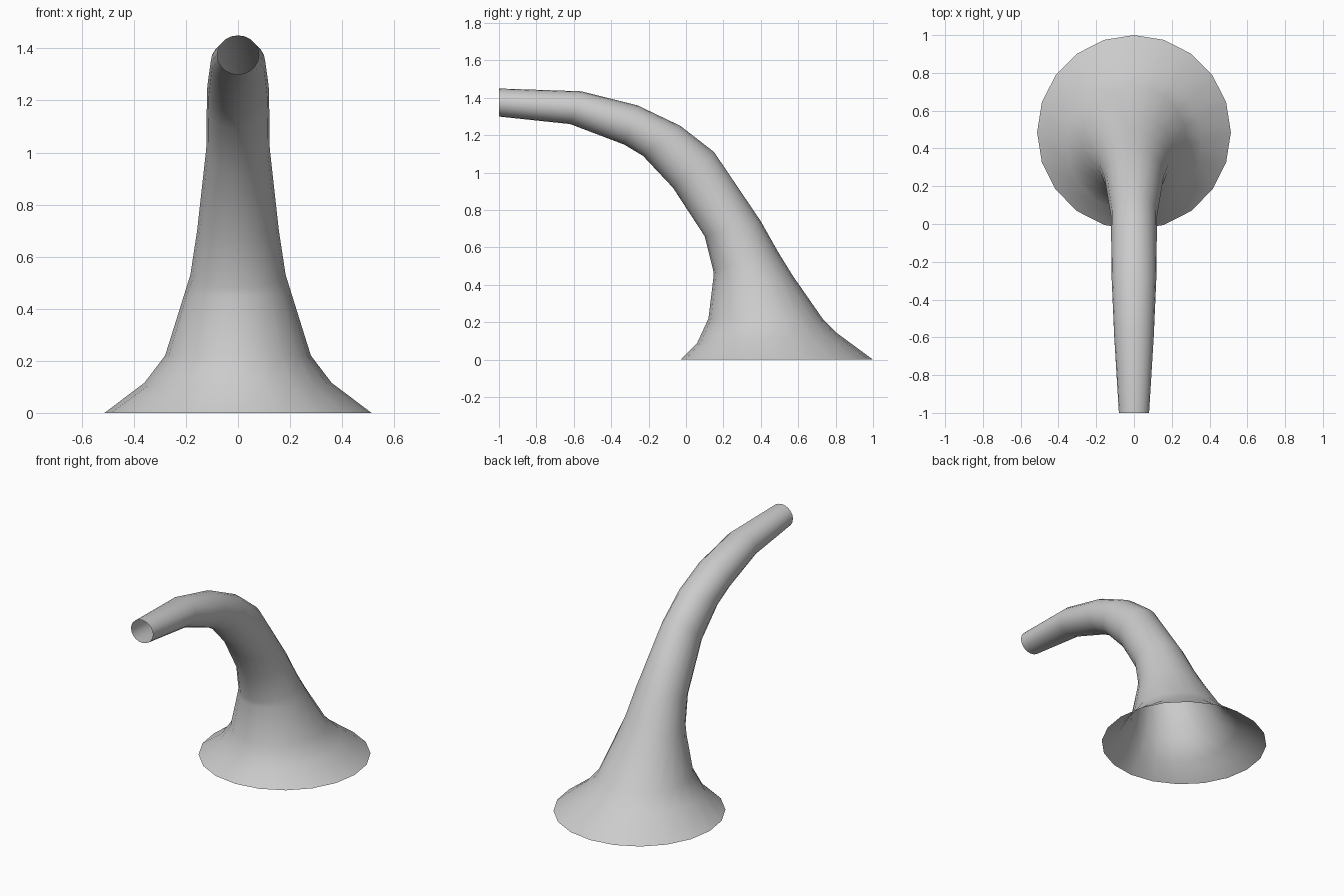
import bpy, bmesh, math
from mathutils import Vector

if "Cube" in bpy.data.objects:
    bpy.data.objects.remove(bpy.data.objects["Cube"])

SIDES = 20
# Cross-sections: inner (y, z), outer (y, z), half width
sections = [
    ((-0.03, 0.00), (1.00, 0.00), 0.513),
    ((0.06, 0.09), (0.81, 0.14), 0.36),
    ((0.12, 0.22), (0.73, 0.22), 0.28),
    ((0.148, 0.45), (0.57, 0.45), 0.208),
    ((0.145, 0.48), (0.49, 0.58), 0.183),
    ((0.10, 0.66), (0.40, 0.74), 0.157),
    ((-0.07, 0.92), (0.15, 1.11), 0.122),
    ((-0.23, 1.09), (-0.03, 1.25), 0.12),
    ((-0.33, 1.15), (-0.26, 1.36), 0.118),
    ((-0.62, 1.26), (-0.56, 1.435), 0.105),
    ((-1.00, 1.30), (-1.00, 1.45), 0.08),
]

# Loft the elliptical sections into one open-ended curved horn
bm = bmesh.new()
rings = []
for inner, outer, width in sections:
    a, b = Vector((0, *inner)), Vector((0, *outer))
    mid, half = (a + b) / 2, (b - a) / 2
    ring = []
    for i in range(SIDES):
        t = math.tau * i / SIDES
        ring.append(bm.verts.new(mid + half * math.cos(t) + Vector((width * math.sin(t), 0, 0))))
    rings.append(ring)
for low, high in zip(rings, rings[1:]):
    for i in range(SIDES):
        j = (i + 1) % SIDES
        face = bm.faces.new((low[j], low[i], high[i], high[j]))
        face.smooth = True
# Point the surface outwards
bm.normal_update()
outward = sum(f.normal.x * f.calc_center_median().x for f in bm.faces)
if outward < 0:
    bmesh.ops.reverse_faces(bm, faces=bm.faces[:])

mesh = bpy.data.meshes.new("curved_horn")
bm.to_mesh(mesh)
bm.free()
horn = bpy.data.objects.new("curved_horn", mesh)
bpy.context.collection.objects.link(horn)
